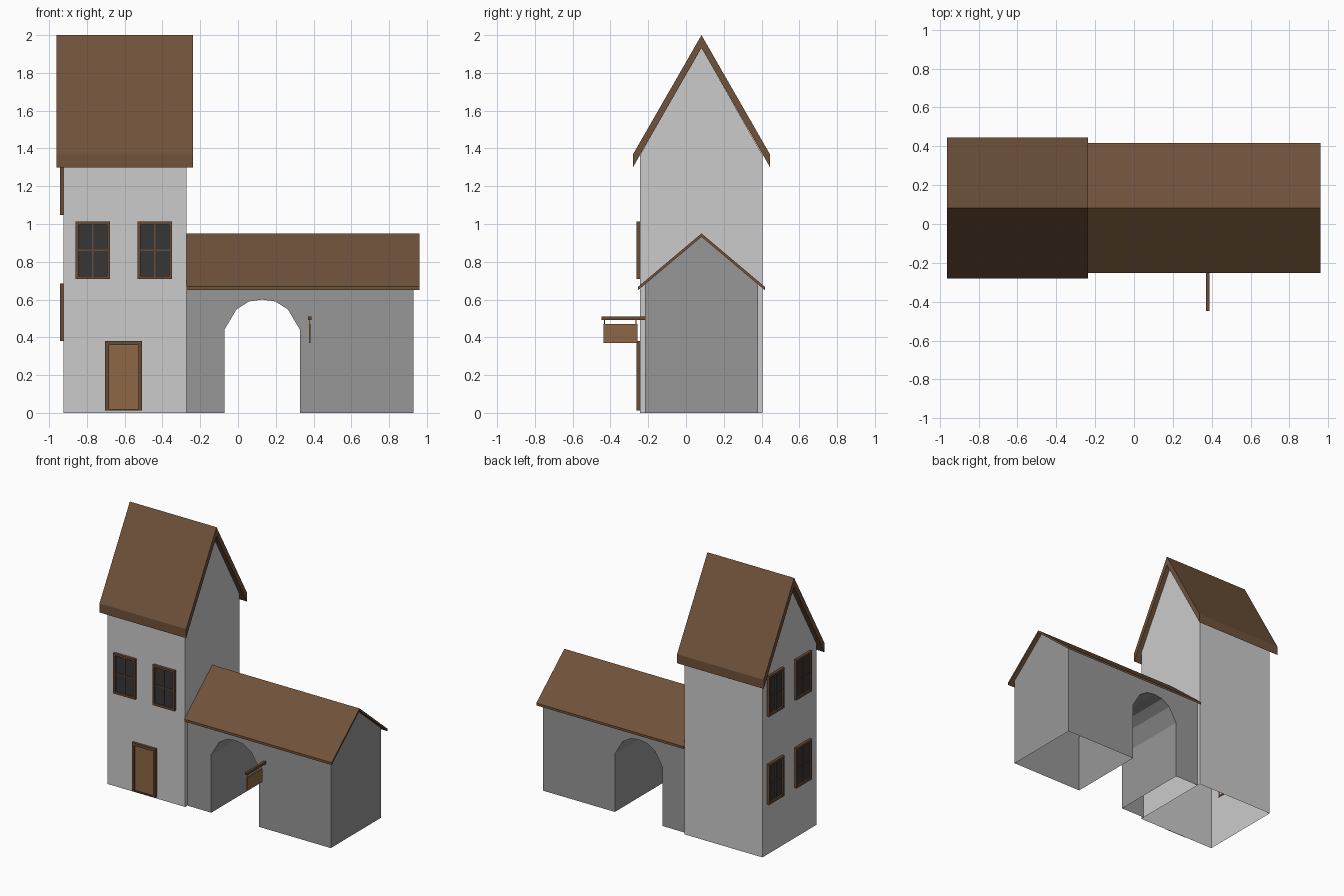
import bpy, math
from mathutils import Matrix, Vector

if "Cube" in bpy.data.objects:
    bpy.data.objects.remove(bpy.data.objects["Cube"])

def mat(name, c):
    m = bpy.data.materials.new(name)
    m.diffuse_color = (*c, 1)
    m.use_nodes = True
    m.node_tree.nodes["Principled BSDF"].inputs["Base Color"].default_value = m.diffuse_color
    return m

LIGHT = mat("light_plaster", (0.70, 0.70, 0.70))
STONE = mat("dark_stone", (0.31, 0.31, 0.31))
BROWN = mat("roof_brown", (0.160, 0.084, 0.043))
TRIM = mat("trim_brown", (0.140, 0.071, 0.037))
WOOD = mat("door_wood", (0.27, 0.135, 0.06))
GLASS = mat("dark_glass", (0.037, 0.037, 0.037))

def mesh(name, verts, faces, m, M=None):
    me = bpy.data.meshes.new(name)
    me.from_pydata([(M @ Vector(v)) if M else v for v in verts], [], faces)
    me.materials.append(m)
    ob = bpy.data.objects.new(name, me)
    bpy.context.collection.objects.link(ob)
    return ob

def box(name, x, y, z, m, M=None):
    v = [(a, b, c) for a in x for b in y for c in z]
    f = [(0, 1, 3, 2), (4, 6, 7, 5), (0, 4, 5, 1), (2, 3, 7, 6), (0, 2, 6, 4), (1, 5, 7, 3)]
    return mesh(name, v, f, m, M)

def prism(name, profile, x0, x1, m):
    """Closed (y, z) profile swept along x."""
    n = len(profile)
    v = [(x, y, z) for x in (x0, x1) for y, z in profile]
    f = [tuple(range(n))[::-1], tuple(range(n, 2 * n))]
    f += [(i, (i + 1) % n, n + (i + 1) % n, n + i) for i in range(n)]
    return mesh(name, v, f, m)

MID = 0.082  # ridge line y

def roof(name, half, ridge, eave, thick, x0, x1):
    p = [(MID - half, eave), (MID, ridge), (MID + half, eave),
         (MID + half, eave - thick), (MID, ridge - thick), (MID - half, eave - thick)]
    prism(name, p[::-1], x0, x1, BROWN)

roof("tower_roof", 0.363, 2.0, 1.368, 0.068, -0.962, -0.237)
roof("gate_roof", 0.335, 0.95, 0.668, 0.018, -0.272, 0.96)

# Tower walls, open underneath
tx0, tx1, ty0, ty1, te, ta = -0.923, -0.272, -0.243, 0.405, 1.365, 1.933
tv = [(x, y, z) for x in (tx0, tx1)
      for y, z in ((ty0, 0), (ty1, 0), (ty1, te), (MID, ta), (ty0, te))]
mesh("tower_walls", tv, [(4, 3, 2, 1, 0), (5, 6, 7, 8, 9), (0, 5, 9, 4), (1, 2, 7, 6)], LIGHT)

# Gatehouse walls with arched passage, open underneath
gx0, gx1, gy0, gy1, ge, ga = -0.272, 0.928, -0.217, 0.381, 0.682, 0.932
arc = [(0.2, 0.44), (0.136, 0.548), (0.07, 0.59)]
half = [(0.2, 0)] + arc
arch = [(0.128 - a, z) for a, z in half] + [(0.128, 0.60)] + [(0.128 + a, z) for a, z in half[::-1]]
outline = [(gx0, 0)] + arch + [(gx1, 0), (gx1, ge), (gx0, ge)]
n, k = len(outline), len(arch)
gv = [(x, y, z) for y in (gy0, gy1) for x, z in outline] + [(gx1, MID, ga)]
gf = [tuple(range(n)), tuple(range(n, 2 * n))[::-1]]
gf += [(i, n + i, n + i + 1, i + 1) for i in range(1, k)]         # passage lining
gf.append((k + 1, n + k + 1, n + k + 2, 2 * n, k + 2))            # end gable
mesh("gate_walls", gv, gf, STONE)

# Frames are built facing -y around the origin, then placed on a wall
FRONT = Matrix.Identity(4)
LEFT = Matrix.Rotation(-math.pi / 2, 4, 'Z')

def frame(name, w, h, t, bottom, back, M):
    y = (-0.020, back)
    for s, side in ((-1, "left"), (1, "right")):
        box(f"{name}_{side}_post", sorted((s * w, s * (w - t))), y, (0, h), TRIM, M)
    box(f"{name}_head", (t - w, w - t), y, (h - t, h), TRIM, M)
    box(f"{name}_sill", (t - w, w - t), y, (0, bottom), TRIM, M)

def window(name, M):
    w, h, t = 0.092, 0.304, 0.016
    frame(name, w, h, t, t, 0.004, M)
    box(name + "_glass", (t - w, w - t), (-0.008, -0.001), (t, h - t), GLASS, M)
    box(name + "_mullion", (-0.004, 0.004), (-0.014, -0.008), (t, h - t), TRIM, M)
    box(name + "_crossbar", (t - w, w - t), (-0.014, -0.008), (h / 2 - 0.004, h / 2 + 0.004), TRIM, M)

for i, s in enumerate((-1, 1)):
    window(f"front_window_{i}", Matrix.Translation((-0.605 + s * 0.164, ty0, 0.709)) @ FRONT)
    for j, z in enumerate((0.381, 1.047)):
        window(f"side_window_{i}{j}", Matrix.Translation((tx0, MID + 0.014 + s * 0.164, z)) @ LEFT)

# Door
D = Matrix.Translation((-0.606, ty0, 0.013))
frame("door_frame", 0.098, 0.367, 0.02, 0.008, -0.001, D)
box("door_panel", (-0.078, 0.078), (-0.010, -0.001), (0.008, 0.343), WOOD, D)

# Hanging sign
box("sign_bar", (0.37, 0.388), (-0.447, -0.21), (0.493, 0.511), TRIM)
box("sign_board", (0.375, 0.385), (-0.438, -0.258), (0.371, 0.47), WOOD)
for i, y in enumerate((-0.432, -0.265)):
    box(f"sign_hanger_{i}", (0.378, 0.382), (y - 0.002, y + 0.002), (0.468, 0.495), TRIM)
